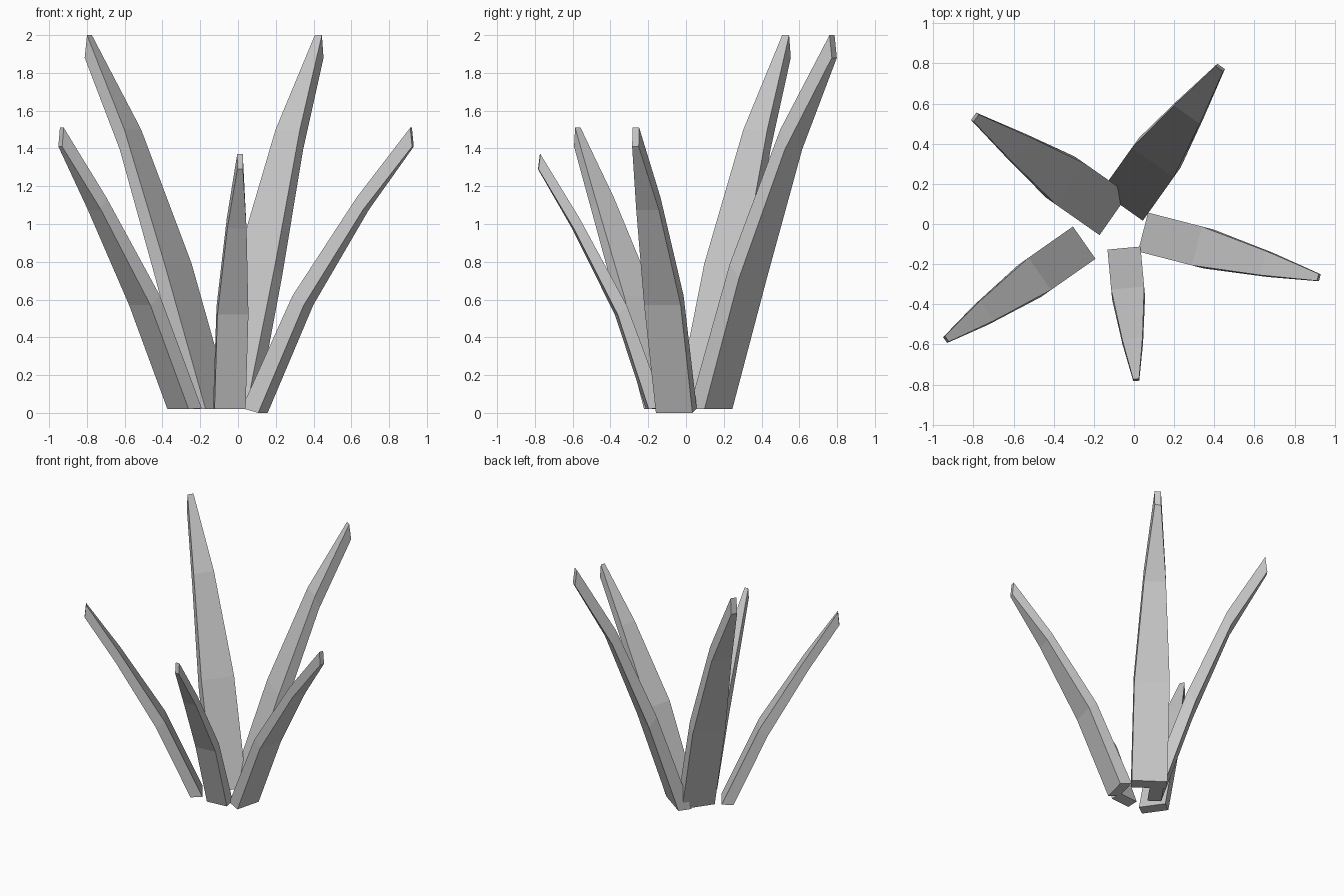
import bpy, bmesh, math
from mathutils import Vector

if "Cube" in bpy.data.objects:
    bpy.data.objects.remove(bpy.data.objects["Cube"])

FACTORS = (1.0, 1.0, 0.62, 0.18)  # width along the blade, root to tip


def blade(name, base, angle, width, inner, thick):
    """Sweep a rectangle along a leaning path.
    inner: (reach, height) of the upper edge; thick: offset to the underside."""
    a = math.radians(angle)
    out = Vector((math.cos(a), math.sin(a), 0))
    side = Vector((-out.y, out.x, 0))
    origin = Vector((base[0], base[1], 0))
    bm = bmesh.new()
    rings = []
    for (r, z), (dr, dz), f in zip(inner, thick, FACTORS):
        p = origin + out * r + Vector((0, 0, z))
        q = p + out * dr + Vector((0, 0, dz))
        h = side * (width * f / 2)
        rings.append([bm.verts.new(v) for v in (p - h, p + h, q + h, q - h)])
    for lo, hi in zip(rings, rings[1:]):
        for i in range(4):
            j = (i + 1) % 4
            bm.faces.new((lo[i], lo[j], hi[j], hi[i]))
    bm.faces.new(rings[0])
    bm.faces.new(rings[-1])
    bmesh.ops.recalc_face_normals(bm, faces=bm.faces)
    mesh = bpy.data.meshes.new(name)
    bm.to_mesh(mesh)
    bm.free()
    bpy.context.collection.objects.link(bpy.data.objects.new(name, mesh))


# Two tall blades at the back share one profile
tall = [(0, 0.02), (0.265, 0.79), (0.558, 1.50), (0.838, 2.0)]
tall_t = [(0.10, 0), (0.06, -0.075), (0.03, -0.105), (0.015, -0.12)]
blade("tall_blade_right", (-0.06, 0.09), 54.6, 0.255, tall, tall_t)
blade("tall_blade_left", (-0.10, 0.047), 145, 0.25, tall, tall_t)

# Two medium blades at the sides
mid_t = [(0.085, -0.005), (0.062, -0.05), (0.035, -0.065), (0.01, -0.10)]
blade("side_blade_right", (0.045, -0.04), -14.5, 0.2,
      [(0, 0.025), (0.277, 0.62), (0.618, 1.14), (0.90, 1.51)],
      [(0.09, -0.025)] + mid_t[1:])
blade("side_blade_left", (-0.248, -0.093), 215, 0.196,
      [(0, 0.025), (0.27, 0.62), (0.59, 1.14), (0.836, 1.51)], mid_t)

# Short blade at the front
blade("front_blade", (-0.05, -0.12), -84.7, 0.165,
      [(0, 0.03), (0.20, 0.565), (0.45, 1.03), (0.655, 1.37)],
      [(0.085, -0.01), (0.05, -0.045), (0.03, -0.055), (0.01, -0.08)])
